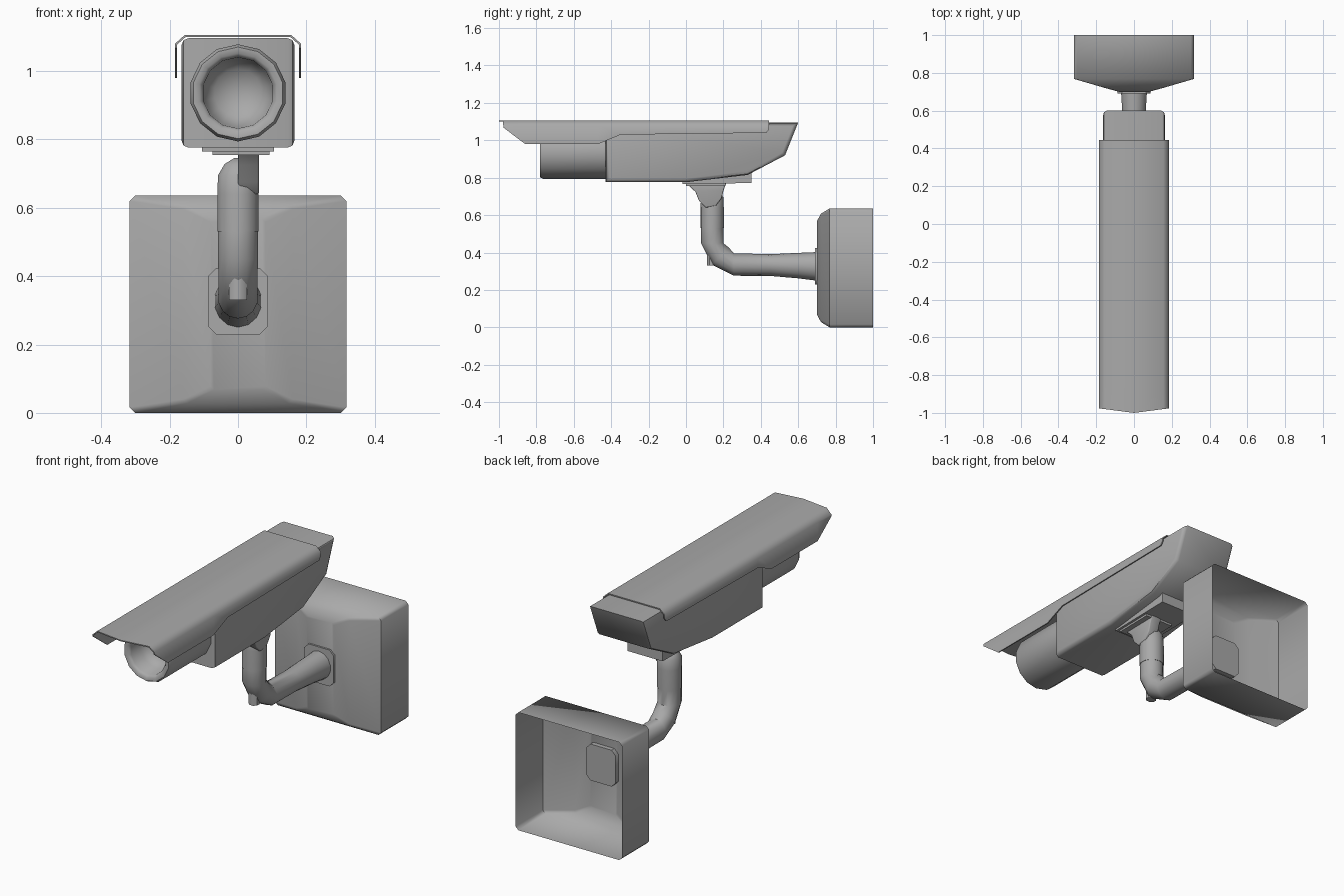
import bpy, bmesh, math
from mathutils import Vector

cube = bpy.data.objects.get("Cube")
if cube:
    bpy.data.objects.remove(cube)

GREY = (0.4, 0.4, 0.4, 1.0)
grey = bpy.data.materials.new("plain_grey")
grey.use_nodes = True
grey.diffuse_color = GREY
grey.node_tree.nodes["Principled BSDF"].inputs["Base Color"].default_value = GREY


def finish(name, bm, angle=45):
    bmesh.ops.recalc_face_normals(bm, faces=bm.faces[:])
    mesh = bpy.data.meshes.new(name)
    bm.to_mesh(mesh)
    bm.free()
    mesh.materials.append(grey)
    obj = bpy.data.objects.new(name, mesh)
    bpy.context.collection.objects.link(obj)
    bpy.ops.object.select_all(action='DESELECT')
    obj.select_set(True)
    bpy.context.view_layer.objects.active = obj
    bpy.ops.object.shade_smooth_by_angle(angle=math.radians(angle))
    return obj


def circle(y, z, tilt, rx, r, n=14):
    """Ring round an axis in the yz plane; tilt 0 faces y, 90 faces z."""
    t = math.radians(tilt)
    v = Vector((0, -math.sin(t), math.cos(t)))
    out = []
    for i in range(n):
        a = 2 * math.pi * (i + 0.5) / n
        out.append(Vector((rx * math.cos(a), y, z)) + v * r * math.sin(a))
    return out


def cut_rect(y, z, hx, hz, c):
    """Rectangle facing y with cut corners."""
    pts = [(hx, hz - c), (hx - c, hz), (c - hx, hz), (-hx, hz - c),
           (-hx, c - hz), (c - hx, -hz), (hx - c, -hz), (hx, c - hz)]
    return [Vector((px, y, z + pz)) for px, pz in pts]


def loft(name, rings, caps=(True, True), angle=45):
    bm = bmesh.new()
    rows = [[bm.verts.new(p) for p in ring] for ring in rings]
    n = len(rows[0])
    for a, b in zip(rows, rows[1:]):
        for i in range(n):
            j = (i + 1) % n
            bm.faces.new((a[i], a[j], b[j], b[i]))
    if caps[0]:
        bm.faces.new(rows[0])
    if caps[1]:
        bm.faces.new(rows[-1])
    return finish(name, bm, angle)


def extrude_x(name, profile, x0, x1, bevel=0.0, angle=45):
    bm = bmesh.new()
    face = bm.faces.new([bm.verts.new((x0, y, z)) for y, z in profile])
    res = bmesh.ops.extrude_face_region(bm, geom=[face])
    moved = [g for g in res["geom"] if isinstance(g, bmesh.types.BMVert)]
    bmesh.ops.translate(bm, verts=moved, vec=(x1 - x0, 0, 0))
    bmesh.ops.recalc_face_normals(bm, faces=bm.faces[:])
    if bevel:
        # only the long side edges are softened
        rim = [e for e in bm.edges
               if abs(e.verts[0].co.x - e.verts[1].co.x) < 1e-5]
        bmesh.ops.bevel(bm, geom=rim, offset=bevel, segments=2,
                        profile=0.5, affect='EDGES')
    return finish(name, bm, angle)


# Wall box, open at the back, with a shallow domed front
MID = 0.318
loft("wall_box", [cut_rect(1.0, MID, 0.317, MID, 0.016),
                  cut_rect(0.768, MID, 0.317, MID, 0.016),
                  cut_rect(0.722, MID, 0.16, 0.29, 0.012),
                  cut_rect(0.70, MID, 0.08, 0.25, 0.01)],
     caps=(False, True), angle=50)

# Flange where the arm meets the box
loft("arm_flange", [cut_rect(y, 0.326, 0.088, 0.098, 0.025)
                    for y in (0.725, 0.69)])

# Bent arm: flared root, straight run, elbow, upright
loft("arm", [circle(0.695, 0.326, 0, 0.07, 0.076),
             circle(0.60, 0.33, 0, 0.064, 0.068),
             circle(0.45, 0.333, 0, 0.058, 0.058),
             circle(0.255, 0.336, 0, 0.058, 0.06),
             circle(0.185, 0.38, -45, 0.058, 0.064),
             circle(0.14, 0.45, -90, 0.06, 0.06),
             circle(0.14, 0.53, -90, 0.06, 0.06)])

# Small knob under the elbow
loft("elbow_knob", [circle(0.135, z, 90, 0.028, 0.025, 8)
                    for z in (0.33, 0.42)])

# Upright with rounded top
loft("upright_post", [circle(0.14, z, 90, r, r) for z, r in
                      ((0.53, 0.062), (0.64, 0.062), (0.695, 0.06),
                       (0.728, 0.04), (0.745, 0.012))])

# Tilting bracket on one side of the post
extrude_x("tilt_bracket",
          [(0.0, 0.77), (0.05, 0.725), (0.07, 0.675), (0.105, 0.64),
           (0.16, 0.65), (0.19, 0.69), (0.20, 0.73), (0.215, 0.77)],
          0.0, 0.062, 0.006)

# Foot plates under the housing
extrude_x("foot_plate", [(-0.02, 0.765), (0.35, 0.772), (0.35, 0.825),
                         (0.0, 0.785), (-0.02, 0.78)], -0.105, 0.105)
extrude_x("foot_pad", [(0.0, 0.755), (0.21, 0.758), (0.21, 0.78),
                       (0.0, 0.78)], -0.075, 0.092)

# Housing with an upswept tail
extrude_x("housing", [(-0.43, 0.776), (0.0, 0.776), (0.33, 0.815),
                      (0.53, 0.92), (0.60, 1.096), (-0.43, 1.096)],
          -0.165, 0.165, 0.02)

# Lens tube with a rolled rim and a recessed bowl
loft("lens_tube", [circle(y, 0.936, 0, r, r) for y, r in
                   ((-0.42, 0.142), (-0.765, 0.142), (-0.78, 0.134),
                    (-0.78, 0.116), (-0.765, 0.104), (-0.69, 0.1),
                    (-0.655, 0.07), (-0.64, 0.02))], angle=60)

# Sun hood: thin folded sheet whose side edges follow a stepped line
bm = bmesh.new()
rows = []
for y, low in ((-1.0, 1.068), (-0.86, 0.98), (-0.47, 0.98), (-0.35, 1.03),
               (0.43, 1.04), (0.445, 1.06)):
    half = [(0.0, 1.106), (0.155, 1.106), (0.184, 1.08), (0.184, low)]
    section = [(-x, z) for x, z in half[:0:-1]] + half
    sweep = 0.13 if y == -1.0 else 0.0
    rows.append([bm.verts.new((x, y + sweep * abs(x), z))
                 for x, z in section])
for a, b in zip(rows, rows[1:]):
    for i in range(len(a) - 1):
        bm.faces.new((a[i], a[i + 1], b[i + 1], b[i]))
bmesh.ops.recalc_face_normals(bm, faces=bm.faces[:])
bmesh.ops.solidify(bm, geom=bm.faces[:], thickness=0.006)
finish("sun_hood", bm, 50)
